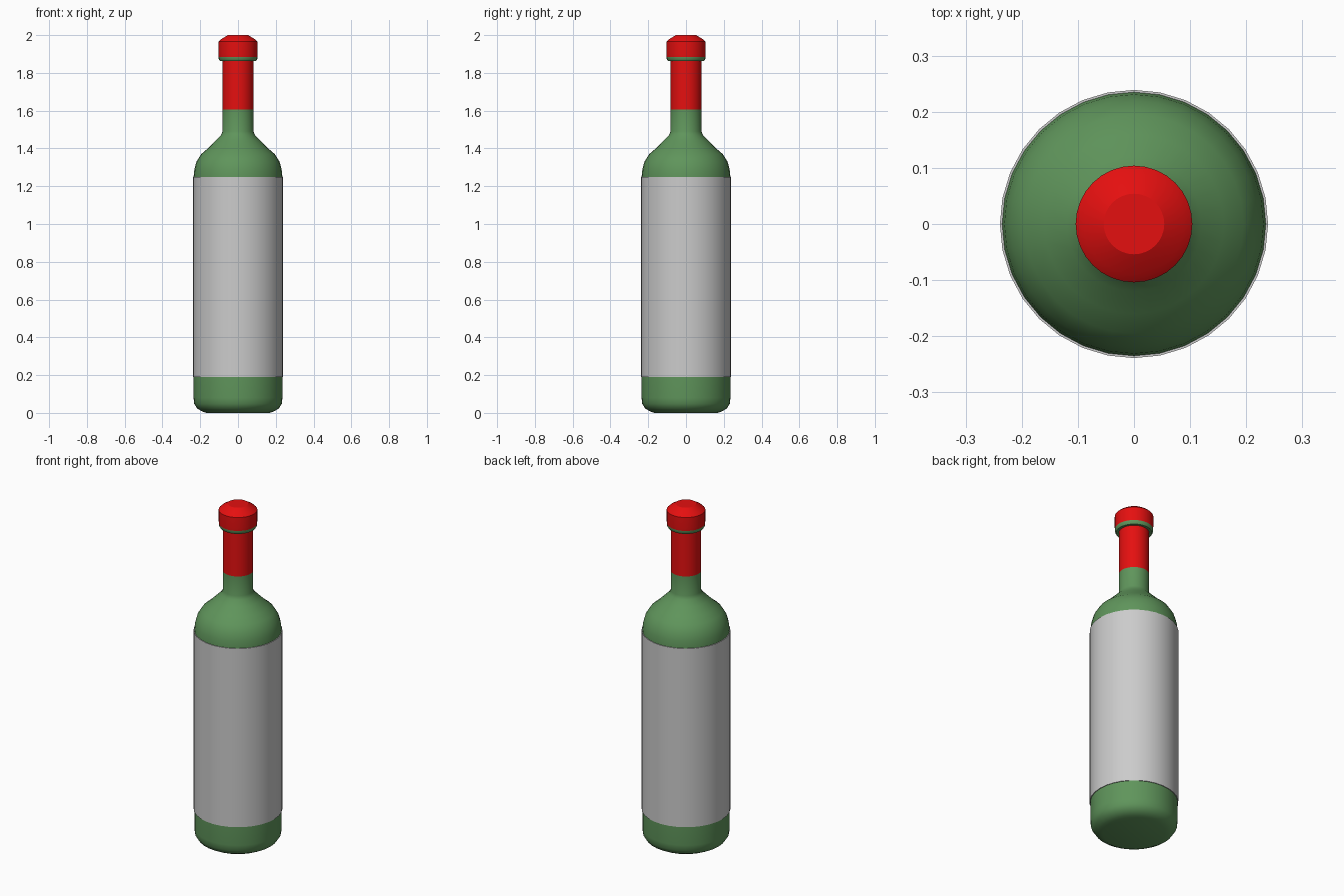
import bpy, bmesh, math

if "Cube" in bpy.data.objects:
    bpy.data.objects.remove(bpy.data.objects["Cube"])

SIDES = 32


def material(name, rgb):
    m = bpy.data.materials.new(name)
    m.diffuse_color = (*rgb, 1)
    m.use_nodes = True
    m.node_tree.nodes["Principled BSDF"].inputs["Base Color"].default_value = m.diffuse_color
    return m


GREEN = material("green_glass", (0.115, 0.30, 0.105))
RED = material("red_foil", (0.78, 0.005, 0.005))
PAPER = material("label_paper", (0.60, 0.60, 0.60))


def lathe(name, profile, mats, rule=lambda z: 0, angle=180):
    """Spin an (r, z) profile, listed bottom to top, around z."""
    bm = bmesh.new()
    rings = []
    for r, z in profile:
        if r == 0:
            rings.append([bm.verts.new((0, 0, z))] * SIDES)
        else:
            rings.append([bm.verts.new((r * math.cos(2 * math.pi * i / SIDES),
                                        r * math.sin(2 * math.pi * i / SIDES), z))
                          for i in range(SIDES)])
    for a, b in zip(rings, rings[1:]):
        for i in range(SIDES):
            j = (i + 1) % SIDES
            f = bm.faces.new(dict.fromkeys((a[i], a[j], b[j], b[i])))
            f.material_index = rule(f.calc_center_median().z)
            f.smooth = True
    mesh = bpy.data.meshes.new(name)
    bm.to_mesh(mesh)
    bm.free()
    for m in mats:
        mesh.materials.append(m)
    mesh.set_sharp_from_angle(angle=math.radians(angle))
    ob = bpy.data.objects.new(name, mesh)
    bpy.context.collection.objects.link(ob)
    return ob


# glass body and neck, with red foil on the upper neck
lathe("bottle", [(0, 0.005), (0.165, 0.003), (0.185, 0.006), (0.215, 0.022), (0.232, 0.048),
                 (0.235, 0.08), (0.235, 0.19), (0.235, 1.25), (0.231, 1.29),
                 (0.22, 1.33), (0.195, 1.37), (0.16, 1.40), (0.12, 1.44),
                 (0.09, 1.47), (0.082, 1.49), (0.082, 1.605), (0.082, 1.89)],
      [GREEN, RED], lambda z: int(z > 1.605))

# wrap-around label
lathe("label", [(0.234, 0.19), (0.239, 0.19), (0.239, 1.25), (0.234, 1.25)],
      [PAPER], angle=40)

# lip ring (green underside) and red cap
lathe("cap", [(0.08, 1.864), (0.096, 1.864), (0.102, 1.873), (0.103, 1.885),
              (0.104, 1.90), (0.104, 1.965), (0.09, 1.978), (0.054, 2.0), (0, 2.0)],
      [GREEN, RED], lambda z: int(z > 1.883), angle=30)

# flat base
lathe("base", [(0, 0.0), (0.168, 0.0), (0.186, 0.006)], [GREEN])
for ob in bpy.data.objects:
    if ob.name == "base":
        for p in ob.data.polygons:
            p.flip() if p.normal.z > 0 else None
